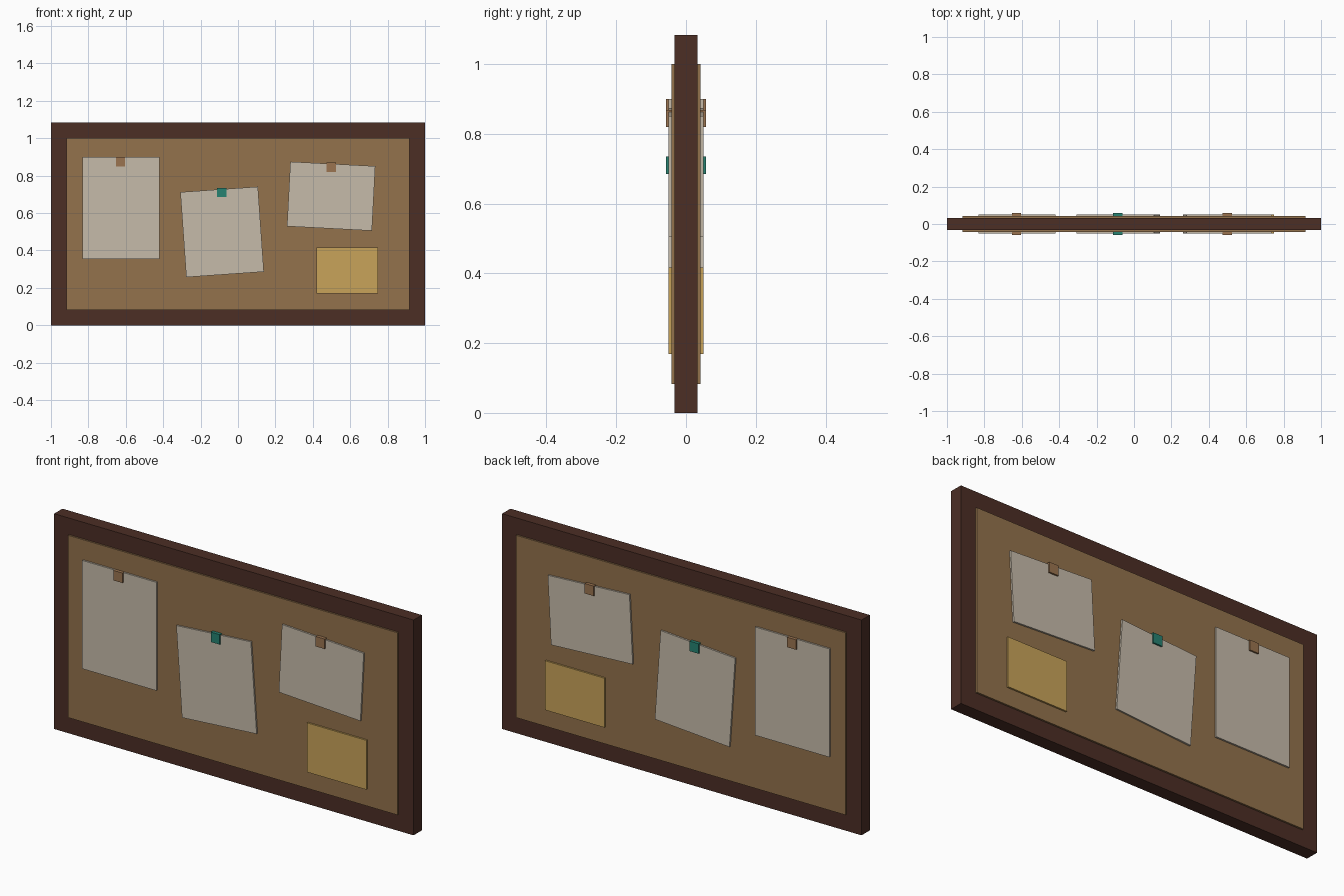
import bpy, bmesh, math
from mathutils import Matrix

if "Cube" in bpy.data.objects:
    bpy.data.objects.remove(bpy.data.objects["Cube"])


def material(name, rgb):
    m = bpy.data.materials.new(name)
    lin = [(c / 255 / 12.92) if c / 255 <= 0.04045 else ((c / 255 + 0.055) / 1.055) ** 2.4 for c in rgb]
    m.diffuse_color = (*lin, 1)
    m.use_nodes = True
    m.node_tree.nodes["Principled BSDF"].inputs["Base Color"].default_value = m.diffuse_color
    return m


DARK_WOOD = material("dark wood", (76, 46, 37))
CORK = material("cork", (147, 114, 76))
PAPER = material("paper", (198, 187, 170))
YELLOW = material("yellow note paper", (200, 163, 90))
BROWN = material("brown pin", (155, 116, 80))
TEAL = material("teal pin", (38, 130, 113))


def box(name, mat, x, z, w, h, y0, y1, tilt=0):
    """Box centred on x, z, spanning y0..y1, turned in the board's plane."""
    bm = bmesh.new()
    bmesh.ops.create_cube(bm, size=1)
    bmesh.ops.scale(bm, vec=(w, y1 - y0, h), verts=bm.verts)
    mesh = bpy.data.meshes.new(name)
    bm.to_mesh(mesh)
    bm.free()
    mesh.materials.append(mat)
    ob = bpy.data.objects.new(name, mesh)
    ob.matrix_world = (Matrix.Translation((x, (y0 + y1) / 2, z))
                       @ Matrix.Rotation(-math.radians(tilt), 4, 'Y'))
    bpy.context.collection.objects.link(ob)
    return ob


# Wooden frame and the cork panel standing slightly proud of both faces
box("frame", DARK_WOOD, 0, 0.5415, 2, 1.083, -0.033, 0.033)
box("cork_panel", CORK, 0, 0.5415, 1.834, 0.917, -0.0415, 0.0415)

# Sheets: name, material, x, z, width, height, tilt in degrees
sheets = [
    ("tall_sheet", PAPER, -0.626, 0.627, 0.413, 0.545, 0),
    ("tilted_sheet", PAPER, -0.085, 0.499, 0.416, 0.456, 4),
    ("wide_sheet", PAPER, 0.498, 0.690, 0.455, 0.346, -3),
    ("yellow_note", YELLOW, 0.584, 0.293, 0.330, 0.248, 0),
]
# Pins: name, material, x, z
pins = [
    ("tall_sheet_pin", BROWN, -0.628, 0.875),
    ("tilted_sheet_pin", TEAL, -0.086, 0.710),
    ("wide_sheet_pin", BROWN, 0.498, 0.844),
]

# The same papers and pins sit on the front and the back
for side, s in (("front", -1), ("back", 1)):
    for name, mat, x, z, w, h, tilt in sheets:
        y0, y1 = sorted((s * 0.036, s * 0.050))
        box(f"{side}_{name}", mat, x, z, w, h, y0, y1, tilt)
    for name, mat, x, z in pins:
        y0, y1 = sorted((s * 0.036, s * 0.058))
        box(f"{side}_{name}", mat, x, z, 0.05, 0.05, y0, y1)
